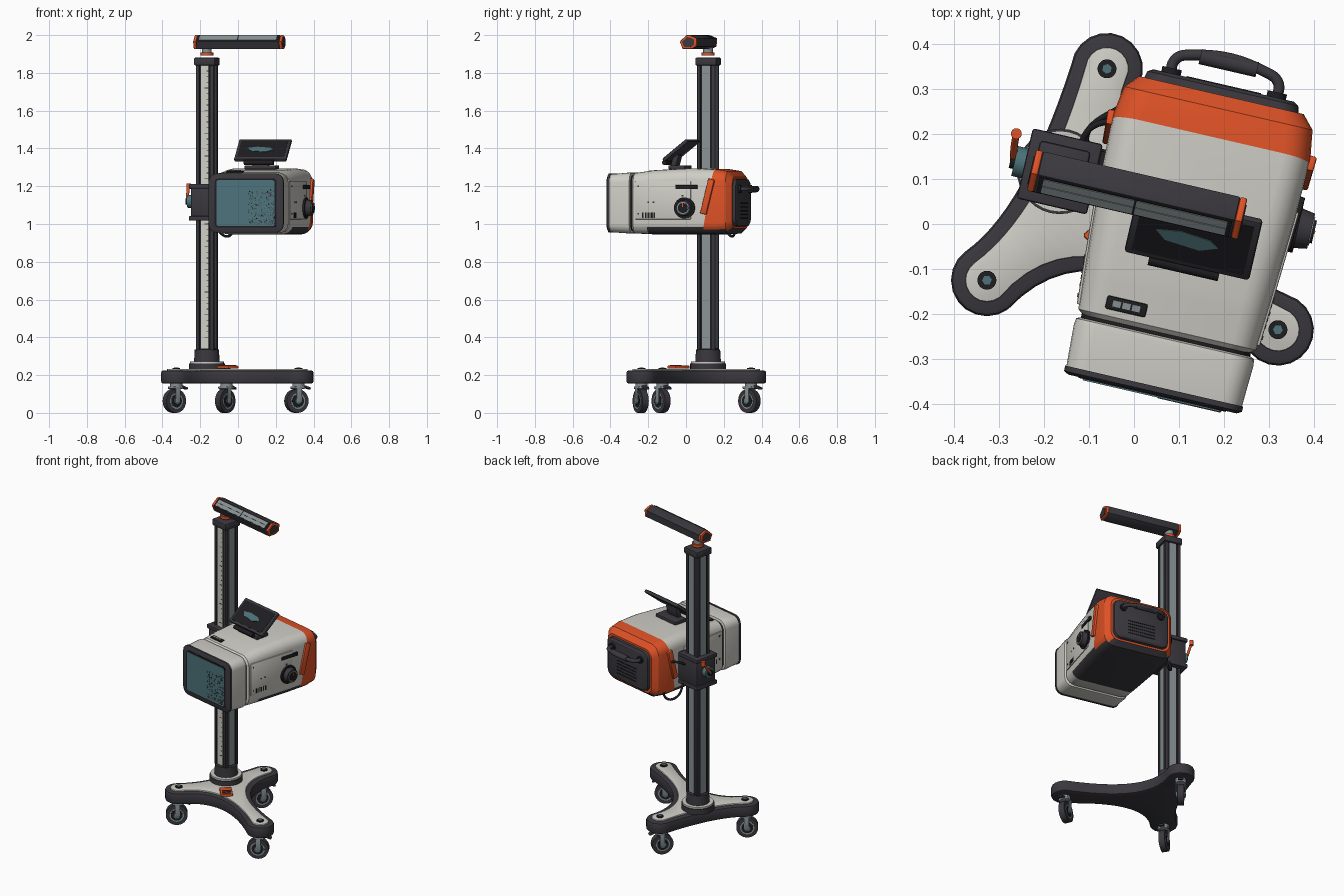
import bpy, bmesh, random
from math import radians, pi, cos, sin, atan2
from mathutils import Matrix, Vector, Euler

old = bpy.data.objects.get("Cube")
if old:
    bpy.data.objects.remove(old)


def colour(name, *rgb):
    m = bpy.data.materials.new(name)
    m.use_nodes = True
    m.diffuse_color = (*rgb, 1)
    m.node_tree.nodes["Principled BSDF"].inputs["Base Color"].default_value = (*rgb, 1)
    return m


WHITE = colour("warm white", .62, .61, .56)
DARK = colour("charcoal", .042, .039, .047)
BLACK = colour("black", .013, .013, .015)
ORANGE = colour("orange", .74, .085, .02)
TEAL = colour("teal glass", .075, .17, .195)
METAL = colour("aluminium", .25, .29, .3)

TURN = Matrix.Rotation(radians(-13), 4, 'Z')
WORLD = Matrix.Identity(4)
HEAD = Matrix.Translation((.12, -.035, 0)) @ TURN
POST = Matrix.Translation((-.165, .117, 0)) @ TURN


def emit(bm, name, mats, frame=WORLD):
    bmesh.ops.recalc_face_normals(bm, faces=bm.faces)
    me = bpy.data.meshes.new(name)
    bm.to_mesh(me)
    bm.free()
    for m in mats:
        me.materials.append(m)
    me.shade_smooth()
    me.set_sharp_from_angle(angle=radians(32))
    ob = bpy.data.objects.new(name, me)
    ob.matrix_world = frame
    bpy.context.collection.objects.link(ob)
    return ob


def place(loc, rot):
    return Matrix.Translation(loc) @ Euler([radians(a) for a in rot]).to_matrix().to_4x4()


def box(name, size, loc, mat, bev=0, frame=WORLD, rot=(0, 0, 0)):
    bm = bmesh.new()
    bmesh.ops.create_cube(bm, size=1, matrix=Matrix.Diagonal((*size, 1)))
    if bev:
        bmesh.ops.bevel(bm, geom=bm.edges[:], offset=bev, segments=2, profile=.5, affect='EDGES')
    return emit(bm, name, [mat], frame @ place(loc, rot))


def cyl(name, r, h, loc, mat, frame=WORLD, rot=(0, 0, 0), top=None, seg=32):
    bm = bmesh.new()
    bmesh.ops.create_cone(bm, cap_ends=True, segments=seg, radius1=r,
                          radius2=r if top is None else top, depth=h)
    return emit(bm, name, [mat], frame @ place(loc, rot))


def tube(name, pts, r, mat, frame=WORLD):
    cu = bpy.data.curves.new(name, 'CURVE')
    cu.dimensions = '3D'
    cu.bevel_depth, cu.bevel_resolution, cu.use_fill_caps = r, 3, True
    sp = cu.splines.new('BEZIER')
    sp.bezier_points.add(len(pts) - 1)
    for b, p in zip(sp.bezier_points, pts):
        b.co = p
        b.handle_left_type = b.handle_right_type = 'AUTO'
    cu.materials.append(mat)
    ob = bpy.data.objects.new(name, cu)
    ob.matrix_world = frame
    bpy.context.collection.objects.link(ob)


def prism(name, pts, z0, z1, mat, bev=0, frame=WORLD):
    bm = bmesh.new()
    f = bm.faces.new([bm.verts.new((x, y, z0)) for x, y in pts])
    ext = bmesh.ops.extrude_face_region(bm, geom=[f])["geom"]
    up = [v for v in ext if isinstance(v, bmesh.types.BMVert)]
    bmesh.ops.translate(bm, verts=up, vec=(0, 0, z1 - z0))
    if bev:
        rim = [e for e in bm.edges if abs(e.verts[0].co.z - e.verts[1].co.z) < 1e-5]
        bmesh.ops.bevel(bm, geom=rim, offset=bev, segments=2, profile=.5, affect='EDGES')
    return emit(bm, name, [mat], frame)


def loft(sections):
    """Rounded rectangles along y: (y, half width, bottom, top, corner radius)."""
    bm = bmesh.new()
    rings = []
    for y, w, z0, z1, r in sections:
        ring = []
        for k, (sx, cz) in enumerate(((1, z1 - r), (-1, z1 - r), (-1, z0 + r), (1, z0 + r))):
            for i in range(6):
                a = (k + i / 5) * pi / 2
                ring.append(bm.verts.new((sx * (w - r) + r * cos(a), y, cz + r * sin(a))))
        rings.append(ring)
    for a, b in zip(rings, rings[1:]):
        for i in range(len(a)):
            j = (i + 1) % len(a)
            bm.faces.new((a[i], a[j], b[j], b[i]))
    bm.faces.new(rings[0])
    bm.faces.new(rings[-1])
    return bm


# --- wheeled base -------------------------------------------------------
HUB = Vector((-.1, .04))
FEET = [Vector(p) for p in ((-.327, -.125), (.32, -.235), (-.06, .345))]
VALLEYS = [Vector(p) for p in ((-.04, -.11), (.05, .06), (-.25, .09))]


def base_outline(r, inset):
    arcs = []
    for f in FEET:
        a = atan2(*(f - HUB).yx)
        arcs.append([f + r * Vector((cos(a + t), sin(a + t)))
                     for t in [(i / 10 - .5) * pi for i in range(11)]])
    out = []
    for i, arc in enumerate(arcs):
        a, b = arc[-1], arcs[(i + 1) % 3][0]
        mid = VALLEYS[i] + (HUB - VALLEYS[i]).normalized() * inset
        c = 2 * mid - (a + b) / 2
        out += arc + [a * (1 - t) ** 2 + c * 2 * t * (1 - t) + b * t * t
                      for t in [k / 14 for k in range(1, 14)]]
    return out


prism("base_frame", base_outline(.08, 0), .155, .225, DARK, .012)
prism("base_cover", base_outline(.048, .035), .22, .233, WHITE, .003)
for f, swivel in zip(FEET, (35, 25, 50)):
    c = Matrix.Translation((f.x, f.y, 0)) @ Matrix.Rotation(radians(swivel), 4, 'Z')
    cyl("foot_bolt", .021, .012, (0, 0, .232), BLACK, c)
    cyl("foot_bolt_centre", .011, .012, (0, 0, .234), TEAL, c, seg=6)
    cyl("caster_swivel", .032, .03, (0, 0, .143), METAL, c)
    cyl("caster_tyre", .063, .036, (-.012, 0, .063), DARK, c, (90, 0, 0))
    cyl("caster_rim", .042, .04, (-.012, 0, .063), METAL, c, (90, 0, 0))
    cyl("caster_disc", .034, .043, (-.012, 0, .063), BLACK, c, (90, 0, 0))
    cyl("caster_hub", .018, .058, (-.012, 0, .063), TEAL, c, (90, 0, 0), seg=12)
    box("caster_crown", (.06, .062, .014), (-.005, 0, .134), METAL, .004, c)
    for s in (-1, 1):
        box("caster_fork", (.03, .006, .08), (-.008, s * .027, .097), METAL, .002, c)
    box("caster_brake", (.04, .03, .012), (.048, 0, .135), DARK, .004, c, (0, 20, 0))
box("brake_pedal", (.1, .07, .016), (-.055, -.04, .242), ORANGE, .005, rot=(0, 0, -50))
for k in (-1, 0, 1):
    d = Vector((cos(radians(-50)), sin(radians(-50)))) * (.02 + k * .016)
    box("pedal_grip", (.006, .05, .004), (-.055 + d.x, -.04 + d.y, .251), DARK, rot=(0, 0, -50))

# --- column -------------------------------------------------------------
cyl("column_foot", .095, .035, (0, 0, .245), DARK, POST)
cyl("column_foot_ring", .09, .012, (0, 0, .267), WHITE, POST)
cyl("column_collar", .068, .065, (0, 0, .302), DARK, POST, top=.064)
box("column_core", (.088, .088, 1.52), (0, 0, 1.09), BLACK, 0, POST)
for k in range(4):
    side = POST @ Matrix.Rotation(k * pi / 2, 4, 'Z')
    box("column_corner", (.018, .018, 1.52), (.04, .04, 1.09), DARK, .004, side)
    box("column_rail", (.042, .006, 1.5), (0, -.045, 1.09), WHITE if k == 0 else METAL, 0, side)
for k in range(48):
    w = .02 if k % 4 == 0 else .01
    box("ruler_mark", (w, .002, .003), (.019 - w / 2, -.0485, .4 + k * .03), DARK, 0, POST)
box("column_cap", (.116, .116, .042), (0, 0, 1.86), DARK, .008, POST)
cyl("lamp_ring", .034, .018, (0, 0, 1.9), ORANGE, POST)
cyl("lamp_stem", .026, .05, (0, 0, 1.92), METAL, POST)

# --- lamp bar -----------------------------------------------------------
BAR = [(.045, -.022), (.047, .02), (.012, .036), (-.006, .037), (-.046, .002), (-.03, -.036), (.02, -.036)]
bar_frame = (POST @ Matrix.Translation((.179, -.012, 1.963))
             @ Matrix.Rotation(pi / 2, 4, 'Z') @ Matrix.Rotation(pi / 2, 4, 'X'))
prism("lamp_housing", BAR, -.225, .225, DARK, .004, bar_frame)
for s in (-1, 1):
    prism("lamp_end", BAR, s * .233 - .008, s * .233 + .008, ORANGE, .004, bar_frame)
    prism("lamp_end_plate", [(x * .7, y * .7) for x, y in BAR], s * .24 - .003, s * .24 + .003, DARK, 0, bar_frame)
lamp = POST @ place((.179, -.038, 1.983), (41.2, 0, 0))
box("lamp_panel_rim", (.44, .046, .004), (0, 0, .001), BLACK, 0, lamp)
for s in (-1, 1):
    for t in (-1, 1):
        box("lamp_panel", (.207, .019, .006), (s * .106, t * .0105, .002), METAL, 0, lamp)

# --- clamp on the column ------------------------------------------------
box("clamp_body", (.145, .145, .16), (0, 0, 1.115), DARK, .012, POST)
for z in (1.03, 1.2):
    box("clamp_flange", (.16, .16, .025), (0, 0, z), DARK, .006, POST)
box("clamp_arm", (.07, .12, .15), (.085, .01, 1.115), DARK, .008, POST)
cyl("clamp_knob", .034, .034, (-.086, 0, 1.12), TEAL, POST, (0, 90, 0), seg=16)
cyl("clamp_knob_cap", .018, .045, (-.09, 0, 1.12), BLACK, POST, (0, 90, 0))
tube("clamp_lever", [(-.106, 0, 1.12), (-.111, .03, 1.16), (-.113, .058, 1.2)], .008, ORANGE, POST)
cyl("clamp_lever_tip", .012, .03, (-.113, .06, 1.2), ORANGE, POST)
tube("cable", [(.04, .07, 1.04), (.05, .12, .95), (.09, .16, .94), (.105, .17, 1.02)], .007, BLACK, POST)
tube("upper_cable", [(.03, .07, 1.15), (.05, .115, 1.17), (.11, .14, 1.16)], .007, BLACK, POST)

# --- projector head -----------------------------------------------------
bm = loft([(-.215, .19, .955, 1.26, .05), (-.205, .203, .95, 1.27, .055),
           (-.1, .2095, .945, 1.285, .06), (.1, .2215, .945, 1.295, .06),
           (.235, .225, .945, 1.29, .06), (.3, .215, .95, 1.28, .06), (.33, .188, .975, 1.25, .05)])
seam = Vector((0, .235, 1.29))
slope = Vector((0, .985, -.17))
for co, no in ((seam, slope), (Vector((0, -.13, 0)), Vector((0, 1, 0))), (Vector((0, 0, .985)), Vector((0, 0, 1)))):
    bmesh.ops.bisect_plane(bm, geom=bm.verts[:] + bm.edges[:] + bm.faces[:], plane_co=co, plane_no=no)
bmesh.ops.recalc_face_normals(bm, faces=bm.faces)
for f in bm.faces:
    c = f.calc_center_median()
    back = (c - seam).dot(slope) > 0
    if c.z < .985 and c.y > -.13 and (not back or f.normal.z < -.6):
        f.material_index = 2
    elif back:
        f.material_index = 1
emit(bm, "head_body", [WHITE, ORANGE, DARK], HEAD)
emit(loft([(-.24, .193, .962, 1.257, .05), (-.2, .193, .962, 1.257, .05)]), "hood_seam", [BLACK], HEAD)
emit(loft([(-.34, .2, .957, 1.263, .045), (-.24, .205, .95, 1.272, .05), (-.226, .203, .952, 1.27, .05),
           (-.222, .195, .96, 1.262, .05)]), "front_hood", [WHITE], HEAD)
emit(loft([(-.352, .192, .965, 1.256, .04), (-.346, .203, .954, 1.267, .045),
           (-.334, .203, .954, 1.267, .045)]), "screen_frame", [DARK], HEAD)
emit(loft([(-.354, .168, .982, 1.24, .018), (-.35, .168, .982, 1.24, .018)]), "screen_border", [BLACK], HEAD)
emit(loft([(-.357, .158, .99, 1.232, .01), (-.352, .158, .99, 1.232, .01)]), "screen", [TEAL], HEAD)

# Speckles gathering toward the lower right of the screen
random.seed(4)
bm = bmesh.new()
for _ in range(170):
    x, z = .155 - .14 * random.random() ** 1.4, 1 + .18 * random.random() ** 1.2
    bmesh.ops.create_cube(bm, size=1, matrix=Matrix.Translation((x, -.3575, z)) @ Matrix.Diagonal((.005, .002, .004, 1)))
emit(bm, "screen_speckles", [DARK], HEAD)

# Rear panel, vents and carrying handle
emit(loft([(.32, .178, .985, 1.24, .045), (.345, .172, .99, 1.235, .045), (.352, .16, 1.0, 1.225, .04)]),
     "rear_panel", [DARK], HEAD)
for k in range(5):
    box("rear_vent", (.17, .004, .007), (0, .352, 1.03 + k * .02), BLACK, 0, HEAD)
tube("rear_handle", [(-.12, .34, 1.185), (-.117, .385, 1.185), (-.085, .402, 1.185),
                     (.085, .402, 1.185), (.117, .385, 1.185), (.12, .34, 1.185)], .012, DARK, HEAD)
cyl("handle_grip", .017, .13, (0, .403, 1.185), DARK, HEAD, (0, 90, 0))
for s in (-1, 1):
    cyl("handle_mount", .022, .02, (s * .12, .354, 1.185), BLACK, HEAD, (90, 0, 0))

# Side fittings
for s in (-1, 1):
    def side_plate(name, y, z, sy, sz, thick, mat, tilt=0, bev=0):
        x = s * (.2155 + .06 * min(y, .15))
        box(name, (thick * 2, sy, sz), (x, y, z), mat, bev, HEAD, (tilt, 0, -s * 3.4))
    side_plate("side_cover", -.04, 1.125, .31, .2, .005, WHITE, 0, .004)
    side_plate("side_tab", .205, 1.145, .035, .19, .012, ORANGE, -14, .005)
    side_plate("side_grille", .09, 1.195, .12, .022, .009, BLACK, 0, .003)
    for k in range(5):
        side_plate("side_stripe", -.15 + k * .016, 1.047, .009, .028, .006, BLACK)
    for y, z in ((-.175, 1.2), (-.175, 1.055), (.07, 1.15), (-.09, 1.115), (-.12, 1.115)):
        side_plate("side_dot", y, z, .009, .009, .007, DARK)
cyl("dial_plate", .056, .012, (.227, .08, 1.085), BLACK, HEAD, (0, 90, 0))
cyl("dial", .046, .035, (.245, .08, 1.085), DARK, HEAD, (0, 90, 0), top=.04, seg=14)
cyl("dial_ring", .032, .006, (.262, .08, 1.085), METAL, HEAD, (0, 90, 0))
cyl("dial_cap", .026, .012, (.264, .08, 1.085), BLACK, HEAD, (0, 90, 0))
box("dial_pointer", (.006, .006, .02), (.269, .08, 1.1), ORANGE, 0, HEAD)

# Top indicator
box("indicator_plate", (.092, .03, .012), (-.1, -.175, 1.274), BLACK, .004, HEAD, (5, 0, 0))
for k in (-1, 0, 1):
    box("indicator_light", (.018, .014, .004), (-.1 + k * .022, -.175, 1.281), METAL, 0, HEAD, (5, 0, 0))

# --- tilting display ----------------------------------------------------
box("display_base", (.17, .09, .022), (.005, .005, 1.3), DARK, .006, HEAD)
box("display_neck", (.09, .03, .07), (.005, -.015, 1.335), DARK, .006, HEAD, (-15, 0, 0))
cyl("display_hinge", .013, .16, (.005, -.062, 1.325), BLACK, HEAD, (0, 90, 0), seg=16)
display = HEAD @ place((.01, .012, 1.39), (39, 0, 0))
box("display_case", (.285, .17, .02), (0, 0, 0), DARK, .007, display)
box("display_glass", (.255, .14, .004), (0, 0, .0095), BLACK, 0, display)
streak = [(-.085, .004), (-.06, -.02), (.02, -.028), (.06, -.01), (.04, .006), (-.03, .014)]
prism("display_trace", streak, .01, .0135, TEAL, 0, display)
